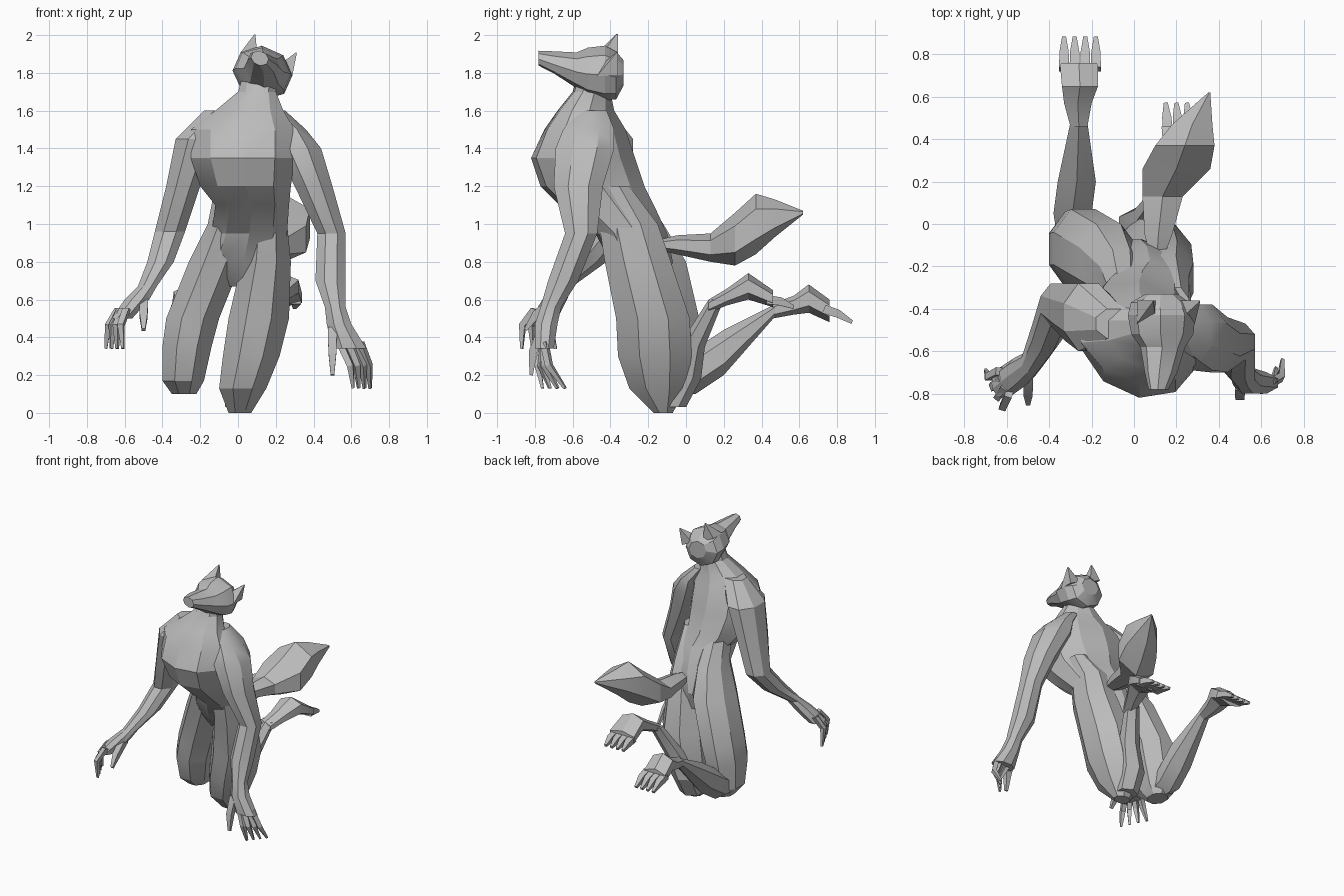
import bpy, bmesh, math
from mathutils import Matrix, Vector

default = bpy.data.objects.get("Cube")
if default:
    bpy.data.objects.remove(default)

grey = bpy.data.materials.new("plain grey")
grey.use_nodes = True
grey.diffuse_color = (.5, .5, .5, 1)
grey.node_tree.nodes["Principled BSDF"].inputs["Base Color"].default_value = grey.diffuse_color


def skin_rings(name, rings, transform=None):
    """Bridge a series of rings of points into one closed low-poly object."""
    bm = bmesh.new()
    loops = [[bm.verts.new(point) for point in ring] for ring in rings]
    first, last = loops[0], loops[-1]
    for lower, upper in zip(loops, loops[1:]):
        lower_next = lower[1:] + lower[:1]
        upper_next = upper[1:] + upper[:1]
        for corners in zip(lower, lower_next, upper_next, upper):
            bm.faces.new(corners)
    bm.faces.new(reversed(first))
    bm.faces.new(last)
    bmesh.ops.recalc_face_normals(bm, faces=bm.faces)
    if transform:
        bm.transform(transform)
    mesh = bpy.data.meshes.new(name)
    bm.to_mesh(mesh)
    bm.free()
    obj = bpy.data.objects.new(name, mesh)
    bpy.context.collection.objects.link(obj)
    mesh.materials.append(grey)
    bpy.ops.object.select_all(action="DESELECT")
    bpy.context.view_layer.objects.active = obj
    obj.select_set(True)
    bpy.ops.object.shade_smooth_by_angle(angle=math.radians(24))
    return obj


def loft(name, axis, sections, sides=8, skew=0, transform=None):
    """Each section is its place on the axis, then its extent across and its depth."""
    rings = []
    half = math.pi / sides
    reach = 1 if sides % 4 else math.cos(half)
    for place, left, right, near, far in sections:
        ring = []
        for i in range(sides):
            angle = half * (i * 2 + 1)
            across = math.cos(angle) / math.cos(half) * (right - left) / 2
            depth = math.sin(angle) / reach * (far - near) / 2
            x = (left + right) / 2 + across
            other = (near + far) / 2 + depth + skew * across
            ring.append((x, other, place) if axis == "z" else (x, place, other))
        rings.append(ring)
    return skin_rings(name, rings, transform)


def digit(name, start, tip, radius, bend):
    """A slim four-sided finger or toe with a bent knuckle."""
    start, tip = Vector(start), Vector(tip)
    knuckle = start.lerp(tip, .5) + Vector(bend)
    turn = (tip - start).to_track_quat("Z", "Y")
    corners = [Vector(c) for c in ((1, 1, 0), (-1, 1, 0), (-1, -1, 0), (1, -1, 0))]
    rings = []
    for centre, size in ((start, radius), (knuckle, radius * .9), (tip, radius * .4)):
        rings.append([centre + turn @ corner * size for corner in corners])
    return skin_rings(name, rings)


# Torso, from the pelvis up to the neck
loft("torso", "z", [
    (.67, -.06, .1, -.3, -.1),
    (.8, -.2, .26, -.4, -.07),
    (.95, -.14, .26, -.48, -.1),
    (1.1, -.12, .27, -.67, -.17),
    (1.2, -.2, .28, -.77, -.22),
    (1.35, -.25, .3, -.82, -.27),
    (1.5, -.25, .3, -.75, -.32),
    (1.6, -.12, .24, -.68, -.38),
    (1.7, 0, .2, -.6, -.4),
    (1.8, .03, .2, -.57, -.4),
], sides=10, skew=-.15)

# Left arm, from the shoulder down to the palm
loft("left_arm", "z", [
    (1.6, .14, .25, -.57, -.42),
    (1.5, .2, .36, -.65, -.38),
    (1.4, .2, .44, -.69, -.38),
    (1.2, .3, .5, -.7, -.44),
    (.95, .42, .57, -.64, -.47),
    (.7, .41, .57, -.73, -.57),
    (.56, .46, .57, -.77, -.66),
    (.47, .47, .6, -.8, -.68),
    (.34, .5, .68, -.8, -.7),
])

# Right arm, reaching outwards
loft("right_arm", "z", [
    (1.6, -.18, 0, -.54, -.4),
    (1.45, -.33, -.1, -.6, -.28),
    (1.2, -.38, -.2, -.55, -.28),
    (.96, -.44, -.28, -.48, -.28),
    (.8, -.48, -.34, -.6, -.42),
    (.67, -.53, -.43, -.7, -.6),
    (.6, -.6, -.47, -.76, -.63),
    (.5, -.67, -.56, -.82, -.68),
])

# Fingers, fanned out from each palm, and the thumbs
for i in range(4):
    digit(f"left_finger_{i}", (.54 + i * .035, -.75, .37),
          (.61 + i * .03, -.76 + i * .04, .13), .018, (.02, -.03, 0))
    digit(f"right_finger_{i}", (-.59 - i * .015, -.8 + i * .035, .55),
          (-.61 - i * .03, -.87 + i * .06, .34), .018, (-.02, -.03, .02))
digit("left_thumb", (.5, -.76, .45), (.5, -.82, .2), .024, (0, -.02, 0))
digit("right_thumb", (-.5, -.7, .6), (-.5, -.85, .44), .024, (0, -.02, 0))

# Kneeling thighs, running up into the flanks
loft("left_thigh", "z", [
    (1.2, .13, .26, -.48, -.3),
    (1, .05, .26, -.46, -.15),
    (.8, .02, .28, -.43, -.08),
    (.5, -.05, .27, -.37, .02),
    (.3, -.08, .22, -.36, .03),
    (.13, -.1, .15, -.3, 0),
    (0, -.05, .07, -.17, -.07),
])
loft("right_thigh", "z", [
    (1.2, -.12, .03, -.44, -.25),
    (1, -.16, .04, -.4, -.12),
    (.8, -.26, .02, -.37, 0),
    (.5, -.38, -.1, -.3, .07),
    (.35, -.4, -.14, -.3, .06),
    (.17, -.4, -.18, -.24, .04),
    (.1, -.35, -.22, -.16, 0),
])

# Shins, folded back from the knees
loft("left_shin", "z", [
    (.03, -.07, .08, -.16, 0),
    (.18, -.07, .1, -.1, .08),
    (.35, 0, .14, -.04, .1),
    (.6, .1, .2, .12, .2),
], sides=6)
loft("right_shin", "y", [
    (-.08, -.36, -.22, .1, .24),
    (.05, -.38, -.2, .1, .34),
    (.2, -.36, -.18, .2, .44),
    (.48, -.3, -.22, .52, .58),
], sides=6)

# Feet with four toes each
loft("left_foot", "y", [
    (.12, .1, .2, .53, .6),
    (.22, .13, .25, .57, .66),
    (.33, .14, .32, .6, .74),
    (.46, .13, .34, .56, .65),
], sides=6)
loft("right_foot", "y", [
    (.46, -.3, -.22, .5, .58),
    (.57, -.33, -.2, .52, .62),
    (.65, -.34, -.17, .53, .68),
    (.76, -.35, -.17, .48, .6),
], sides=6)
for i in range(4):
    side = i * .05
    digit(f"left_toe_{i}", (.16 + side, .43, .6), (.15 + side, .57, .56), .024, (0, 0, .01))
    digit(f"right_toe_{i}", (-.33 + side, .73, .55), (-.33 + side, .88, .48), .024, (0, 0, .01))

# Head with a long muzzle, tilted to its left
tilt = Matrix.Translation((.13, 0, 1.8)) @ Matrix.Rotation(math.radians(24), 4, "Y")
loft("head", "y", [
    (-.78, -.09, 0, .03, .1),
    (-.7, -.1, .05, 0, .1),
    (-.58, -.1, .1, -.07, .1),
    (-.52, -.14, .14, -.1, .12),
    (-.43, -.15, .15, -.13, .13),
    (-.37, -.13, .13, -.13, .1),
    (-.33, -.07, .07, -.06, .06),
], transform=tilt)
for name, side in (("left", .1), ("right", -.1)):
    # Pointed ears, leaning outwards
    loft(name + "_ear", "z", [
        (.05, side - .05, side + .05, -.47, -.36),
        (.17, side * 1.2 - .003, side * 1.2 + .003, -.37, -.36),
    ], sides=4, transform=tilt)

# Bushy tail
loft("tail", "y", [
    (-.13, .07, .15, .86, .92),
    (-.05, .05, .18, .84, .94),
    (.13, .04, .23, .8, .95),
    (.26, .04, .36, .78, 1.06),
    (.37, .1, .38, .84, 1.16),
    (.47, .18, .37, .93, 1.13),
    (.62, .35, .36, 1.05, 1.07),
], sides=6)
